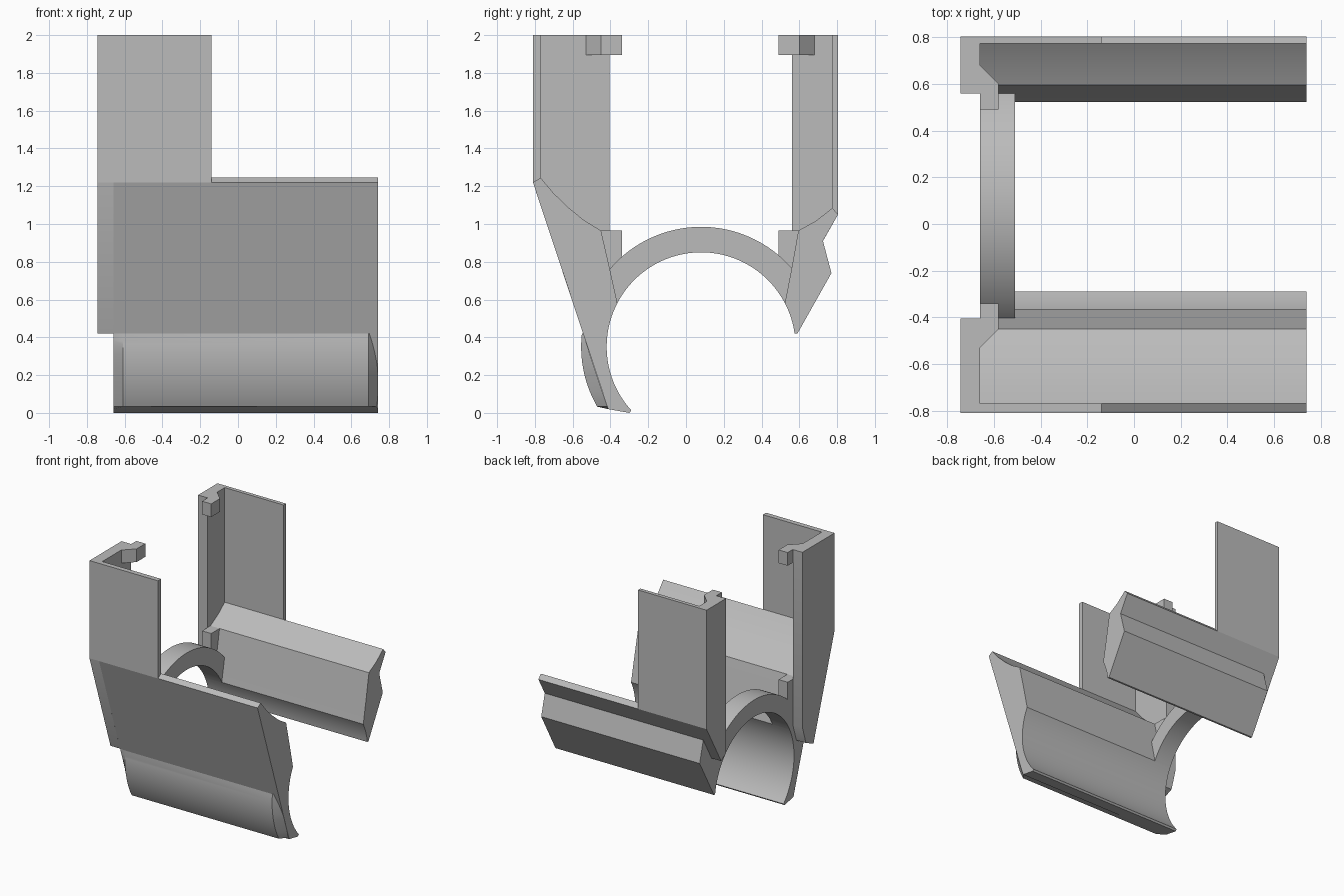
import bpy, bmesh
from math import sin, cos, radians, sqrt

cube = bpy.data.objects.get("Cube")
if cube:
    bpy.data.objects.remove(cube)

grey = bpy.data.materials.new("plain_grey")
grey.use_nodes = True
grey.diffuse_color = (0.5, 0.5, 0.5, 1)
grey.node_tree.nodes["Principled BSDF"].inputs["Base Color"].default_value = (0.5, 0.5, 0.5, 1)

# Bore centre and radii, shared by the ring and both jaws
CY, CZ, INNER, OUTER = 0.08, 0.35, 0.50, 0.635
RIGHT, LEFT, WALL = -0.66, 0.74, -0.745
MID = 0.075


def arc(radius, start, end, steps=24):
    angles = [radians(start + (end - start) * i / steps) for i in range(steps + 1)]
    return [(CY + radius * cos(a), CZ + radius * sin(a)) for a in angles]


def finish(name, bm):
    bmesh.ops.recalc_face_normals(bm, faces=bm.faces)
    mesh = bpy.data.meshes.new(name)
    bm.to_mesh(mesh)
    bm.free()
    mesh.materials.append(grey)
    obj = bpy.data.objects.new(name, mesh)
    bpy.context.collection.objects.link(obj)
    bpy.ops.object.select_all(action='DESELECT')
    obj.select_set(True)
    bpy.context.view_layer.objects.active = obj
    bpy.ops.object.shade_smooth_by_angle(angle=radians(25))
    return obj


def prism(name, profile, lo, hi, axis="x"):
    """Extrude a yz profile along x, or an xy profile along z."""
    bm = bmesh.new()
    place = (lambda p, d: (d, p[0], p[1])) if axis == "x" else (lambda p, d: (p[0], p[1], d))
    a = [bm.verts.new(place(p, lo)) for p in profile]
    b = [bm.verts.new(place(p, hi)) for p in profile]
    bm.faces.new(a)
    bm.faces.new(b)
    for i in range(len(a)):
        j = (i + 1) % len(a)
        bm.faces.new((a[i], a[j], b[j], b[i]))
    return finish(name, bm)


# Half ring bridging the two jaws
prism("bridge_ring", arc(INNER, 27, 153, 48) + arc(OUTER, 153, 27, 48), RIGHT, -0.51)

# Front jaw, its bore running down to the lip
prism("front_jaw",
      [(-0.81, 1.22), (-0.77, 1.245), (-0.70, 1.162), (-0.62, 1.085), (-0.54, 1.02),
       (-0.45, 0.965), (-0.405, 0.77)] + arc(INNER, 152.5, 222.4)
      + [(-0.30, 0.0), (-0.412, 0.02)], RIGHT, LEFT)

# Back jaw with notched outer side
prism("back_jaw",
      [(0.805, 1.05), (0.775, 1.085), (0.69, 1.018), (0.595, 0.965), (0.56, 0.77)]
      + arc(INNER, 27.5, 8, 8) + [(0.59, 0.42), (0.77, 0.74), (0.725, 0.91)], RIGHT, LEFT)

# Rounded outer skin below the front jaw, bevelled at both ends
bm = bmesh.new()
rows = []
steps = 20
for i in range(steps + 1):
    z = 0.42 - (0.42 - 0.033) * i / steps
    y_arc = CY - sqrt(OUTER ** 2 - (z - CZ) ** 2)
    y_flat = -0.545 + (0.42 - z) * 0.331
    bevel = min(0.05, 0.8 * max(0, y_flat - y_arc))
    rows.append([bm.verts.new(p) for p in (
        (RIGHT, y_flat, z), (RIGHT + 0.05, y_arc, z),
        (LEFT - 0.05, y_arc, z), (LEFT - 0.05 + bevel, y_flat, z))])
for upper, lower in zip(rows, rows[1:]):
    for k in range(3):
        bm.faces.new((upper[k], upper[k + 1], lower[k + 1], lower[k]))
# underside meeting the lip
lip = [bm.verts.new((x, -0.412, 0.02)) for x in (RIGHT, LEFT)]
bm.faces.new((*rows[-1], lip[1], lip[0]))
finish("front_outer_skin", bm)

# Tall plates
for name, y0, y1, z0 in (("front_plate", -0.81, -0.77, 1.22), ("back_plate", 0.775, 0.805, 1.05)):
    prism(name, [(y0, z0), (y1, z0), (y1, 2), (y0, 2)], WALL, -0.14)

# End walls
prism("front_end_wall", [(-0.81, 2), (-0.81, 1.22), (-0.545, 0.42), (-0.45, 0.46),
                         (-0.405, 0.6), (-0.405, 2)], WALL, RIGHT)
prism("back_end_wall", [(0.805, 2), (0.805, 1.05), (0.62, 0.725), (0.56, 0.765),
                        (0.56, 2)], WALL, RIGHT)

# Locating hooks at the top and at the ring, mirrored front to back
hook = [(RIGHT, -0.53), (-0.58, -0.45), (-0.58, -0.34), (RIGHT, -0.34)]
for side in ("front", "back"):
    points = hook if side == "front" else [(x, 2 * MID - y) for x, y in hook]
    for level, low, high in (("top", 1.895, 2.0), ("lower", 0.75, 0.965)):
        prism(f"{side}_{level}_hook", points, low, high, axis="z")
